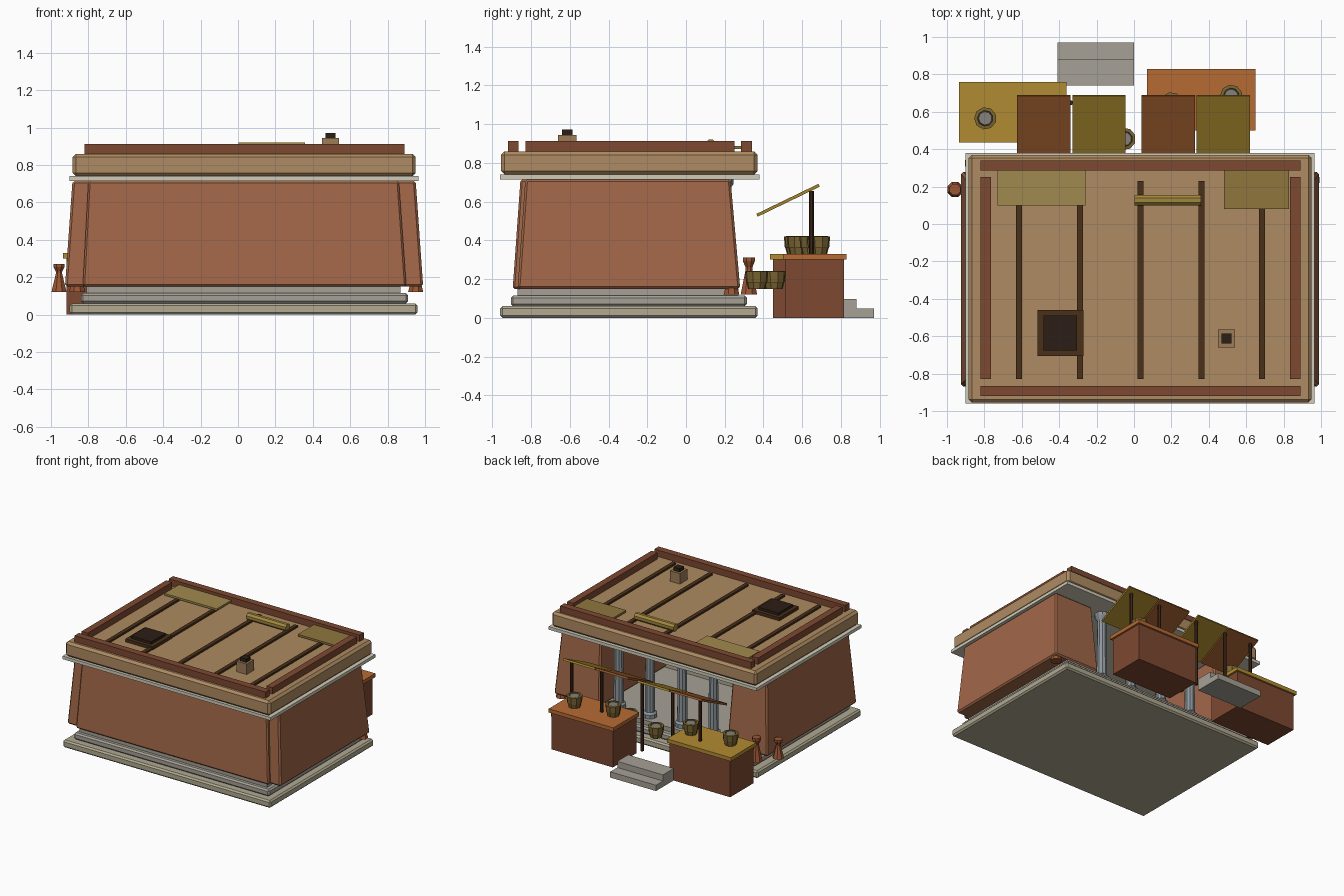
import bpy, bmesh
from math import pi, cos, sin, atan2, hypot

if "Cube" in bpy.data.objects:
    bpy.data.objects.remove(bpy.data.objects["Cube"])

mats = {}


def paint(ob, hexcol):
    if hexcol not in mats:
        m = bpy.data.materials.new("colour_" + hexcol)
        rgb = [(int(hexcol[i:i + 2], 16) / 255) ** 2.2 for i in (0, 2, 4)]
        m.diffuse_color = (*rgb, 1)
        m.use_nodes = True
        m.node_tree.nodes["Principled BSDF"].inputs["Base Color"].default_value = m.diffuse_color
        mats[hexcol] = m
    ob.data.materials.append(mats[hexcol])
    return ob


def finish(name, bm, col, bevel=0):
    bmesh.ops.recalc_face_normals(bm, faces=bm.faces)
    me = bpy.data.meshes.new(name)
    bm.to_mesh(me)
    bm.free()
    ob = bpy.data.objects.new(name, me)
    bpy.context.collection.objects.link(ob)
    if bevel:
        b = ob.modifiers.new("bevel", 'BEVEL')
        b.width, b.segments = bevel, 1
    return paint(ob, col)


def taper(name, bottom, top, z0, z1, col, bevel=0):
    """Block between two rectangles given as (x0, x1, y0, y1)."""
    bm = bmesh.new()
    rings = [[bm.verts.new(p) for p in ((r[0], r[2], z), (r[1], r[2], z), (r[1], r[3], z), (r[0], r[3], z))]
             for r, z in ((bottom, z0), (top, z1))]
    a, b = rings
    bm.faces.new(a)
    bm.faces.new(b)
    for i in range(4):
        j = (i + 1) % 4
        bm.faces.new((a[i], a[j], b[j], b[i]))
    return finish(name, bm, col, bevel)


def box(name, x0, x1, y0, y1, z0, z1, col, bevel=0):
    r = (x0, x1, y0, y1)
    return taper(name, r, r, z0, z1, col, bevel)


def lathe(name, x, y, z, profile, col, n=8):
    bm = bmesh.new()
    rings = [[bm.verts.new((x + r * cos(2 * pi * (i + .5) / n), y + r * sin(2 * pi * (i + .5) / n), z + h))
              for i in range(n)] for r, h in profile]
    bm.faces.new(rings[0])
    bm.faces.new(rings[-1])
    for a, b in zip(rings, rings[1:]):
        for i in range(n):
            j = (i + 1) % n
            bm.faces.new((a[i], a[j], b[j], b[i]))
    return finish(name, bm, col)


STONE, STONE2, CLAY, TAN = "AFA890", "A5A095", "A0674A", "AD8A62"
DARK, BROWN, ORANGE, OLIVE = "4A331F", "7C4A34", "B56A36", "B08A35"

# stepped stone base
box("base_step_low", -.90, .96, -.96, .37, 0, .06, STONE, .012)
box("base_step_mid", -.84, .91, -.905, .315, .06, .115, STONE2, .012)
box("floor", -.81, .87, -.87, .27, .115, .15, STONE2)

# battered walls, thick side blocks leaving a deep open porch
taper("front_wall", (-.83, .90, -.895, -.60), (-.80, .86, -.855, -.60), .15, .715, CLAY, .01)
taper("left_wall", (-.925, -.56, -.87, .28), (-.885, -.58, -.83, .23), .15, .715, CLAY, .012)
taper("right_wall", (.58, .99, -.87, .28), (.60, .95, -.83, .23), .15, .715, CLAY, .012)
box("porch_back_wall", -.58, .60, -.61, -.57, .15, .715, STONE)

# porch columns
for i, x in enumerate((-.38, -.10, .19, .47)):
    lathe(f"column_{i}", x, .19, .15,
          [(.055, 0), (.055, .03), (.04, .045), (.035, .51), (.055, .54), (.055, .565)], "8C949A", 10)

# cornice and roof
box("cornice", -.90, .965, -.96, .38, .715, .74, "CFCBB8")
box("roof_slab", -.885, .95, -.955, .37, .74, .86, TAN, .018)
box("parapet_front", -.82, .89, -.92, -.865, .855, .912, BROWN)
box("parapet_back", -.82, .89, .285, .34, .855, .912, BROWN)
box("parapet_left", -.82, -.765, -.83, .25, .855, .912, BROWN)
box("parapet_right", .835, .89, -.83, .25, .855, .912, BROWN)
for i in range(5):
    x = -.615 + i * .325
    box(f"roof_beam_{i}", x - .016, x + .016, -.83, .23, .855, .875, DARK)

# roof mats, rolled mat, hatch and vent
box("roof_mat_left", -.73, -.26, .10, .285, .872, .888, "A08850")
box("roof_mat_right", .48, .83, .08, .285, .872, .888, "8E7540")
roll = lathe("rolled_mat", 0, 0, 0, [(.03, 0), (.03, .355)], "A08640")
roll.rotation_euler = (0, pi / 2, 0)
roll.location = (.003, .127, .892)
box("hatch_frame", -.515, -.27, -.705, -.46, .855, .885, DARK)
box("hatch_lid", -.485, -.305, -.675, -.49, .885, .905, "30241C")
box("vent", .45, .54, -.66, -.565, .855, .945, "9C7B58")
box("vent_cap", .467, .522, -.64, -.585, .945, .972, "30241C")

# market counters
box("counter_body_right", .085, .635, .515, .815, 0, .305, BROWN)
box("counter_top_right", .07, .65, .50, .83, .30, .33, ORANGE)
box("counter_body_left", -.918, -.375, .45, .745, 0, .305, BROWN)
box("counter_top_left", -.935, -.36, .435, .76, .30, .33, OLIVE)

# entrance steps
box("step_low", -.41, 0, .74, .97, 0, .047, STONE2)
box("step_high", -.41, 0, .74, .88, .047, .097, STONE2)

# slanted awnings and poles
dy, dz = .32, .155
for i, x in enumerate((-.4825 - .0, -.1875, .1825, .4775)):
    a = box(f"awning_{i}", -.1425, .1425, -.178, .178, -.008, .008, "96592F" if i % 2 == 0 else "A0822F")
    a.location = (x, .527, .607)
    a.rotation_euler = (atan2(dz, dy), 0, 0)
for i, x in enumerate((-.58, -.335, -.06, .30, .57)):
    lathe(f"awning_pole_{i}", x, .648, .11, [(.013, 0), (.013, .545)], "3E291C", 6)

# slatted tubs on the counters and on the floor
for i, (x, y, z) in enumerate(((.52, .685, .33), (.20, .645, .33), (-.795, .565, .33), (-.45, .58, .33),
                               (-.05, .455, .15), (.25, .365, .15))):
    lathe(f"tub_{i}", x, y, z,
          [(.045, 0), (.052, .03), (.056, .035), (.06, .09), (.042, .092), (.040, .078)], "7A6535", 9)
    lathe(f"tub_contents_{i}", x, y, z + .07, [(.041, 0), (.036, .018)], "85807A", 9)

# waisted clay stands
STAND = [(.044, 0), (.036, .03), (.018, .10), (.018, .11), (.032, .135), (.032, .15)]
for i, (x, y, s) in enumerate(((-.957, .185, 1), (-.86, .325, 1.28), (.95, .235, 1))):
    lathe(f"clay_stand_{i}", x, y, .12, [(r * (1 if s == 1 else 1.05), h * s) for r, h in STAND], "9A5636")
